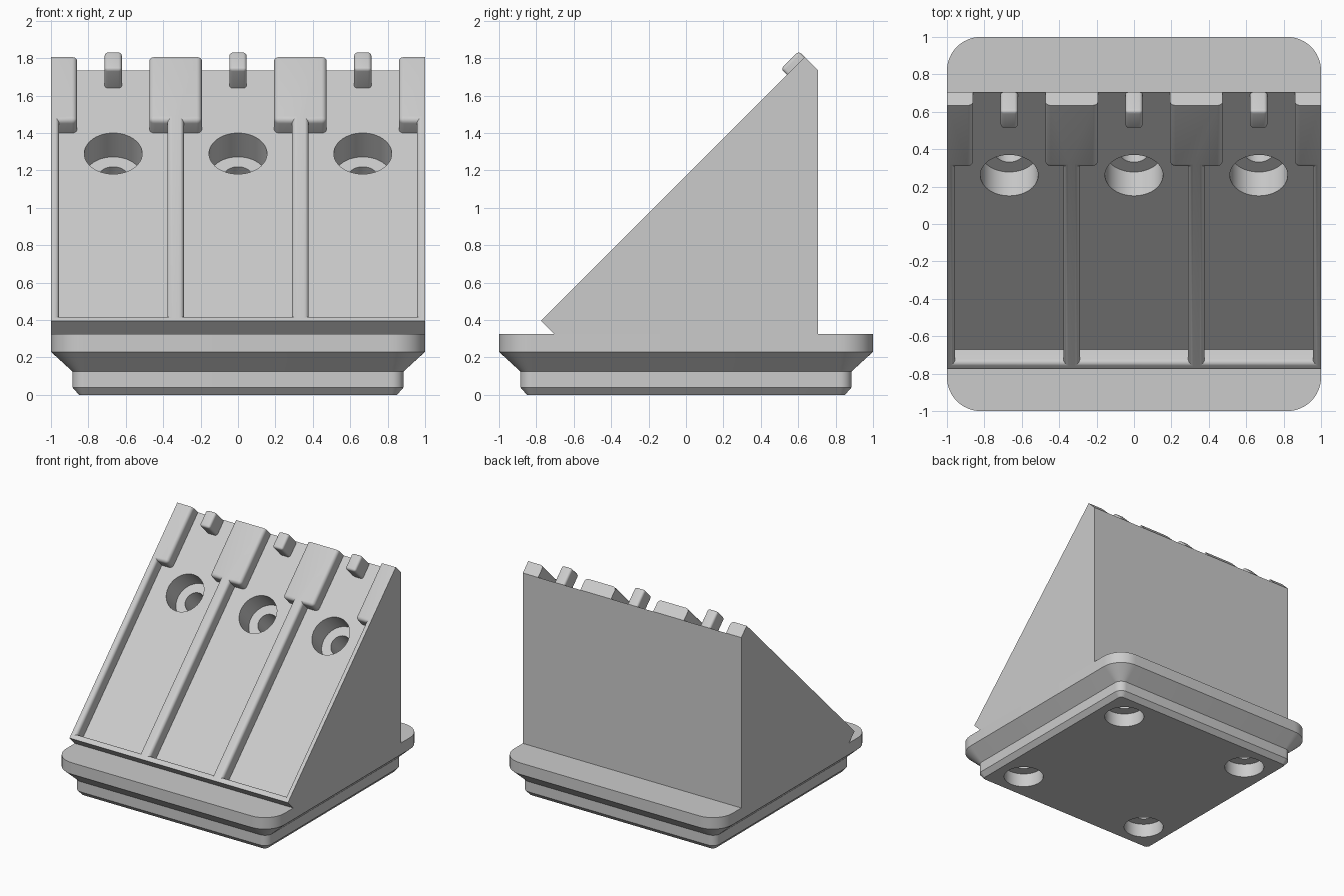
import bpy, bmesh, math
from mathutils import Matrix, Vector

cube = bpy.data.objects.get("Cube")
if cube:
    bpy.data.objects.remove(cube, do_unlink=True)

grey = bpy.data.materials.new("plain grey")
grey.use_nodes = True
grey.diffuse_color = (0.6, 0.6, 0.6, 1)
grey.node_tree.nodes["Principled BSDF"].inputs["Base Color"].default_value = (0.6, 0.6, 0.6, 1)

FOOT = 0.325                      # top of the base
HALF = 0.705                      # half depth of the wedge
SLOPE = 2 * HALF * math.sqrt(2)   # length of the sloping face
RIB = 0.1                         # height of the ribs
LANES = (-0.667, 0, 0.667)
# Frame lying on the sloping face: y runs up the slope, z points out of it
INCLINE = Matrix.Translation((0, -HALF, FOOT)) @ Matrix.Rotation(math.radians(45), 4, 'X')


def finish(name, bm, matrix=None):
    """Turn a bmesh into a grey object."""
    if matrix:
        bm.transform(matrix)
    bmesh.ops.recalc_face_normals(bm, faces=bm.faces)
    mesh = bpy.data.meshes.new(name)
    bm.to_mesh(mesh)
    bm.free()
    mesh.materials.append(grey)
    obj = bpy.data.objects.new(name, mesh)
    bpy.context.collection.objects.link(obj)
    return obj


def activate(obj):
    bpy.ops.object.select_all(action='DESELECT')
    obj.select_set(True)
    bpy.context.view_layer.objects.active = obj


def smooth(obj):
    activate(obj)
    bpy.ops.object.shade_smooth_by_angle(angle=math.radians(30))


def extrude(points, vector):
    """Prism from a closed list of 3D points."""
    bm = bmesh.new()
    face = bm.faces.new([bm.verts.new(p) for p in points])
    top = bmesh.ops.extrude_face_region(bm, geom=[face], use_keep_orig=True)
    moved = [g for g in top["geom"] if isinstance(g, bmesh.types.BMVert)]
    bmesh.ops.translate(bm, verts=moved, vec=vector)
    return bm


def drill(obj, holes, matrix=Matrix()):
    """Cut round holes: each is x, y, low z, high z, radius."""
    for x, y, low, high, radius in holes:
        bm = bmesh.new()
        place = matrix @ Matrix.Translation((x, y, (low + high) / 2))
        bmesh.ops.create_cone(bm, cap_ends=True, segments=48, radius1=radius,
                              radius2=radius, depth=high - low, matrix=place)
        cutter = finish("hole_cutter", bm)
        cutter.hide_render = True
        mod = obj.modifiers.new("hole", 'BOOLEAN')
        mod.operation, mod.solver, mod.object = 'DIFFERENCE', 'EXACT', cutter
        activate(obj)
        bpy.ops.object.modifier_apply(modifier=mod.name)
        bpy.data.objects.remove(cutter, do_unlink=True)


def rounded_square(half, radius, z, steps=12):
    ring = []
    for corner, (sx, sy) in enumerate(((1, 1), (-1, 1), (-1, -1), (1, -1))):
        for i in range(steps + 1):
            a = math.pi / 2 * (corner + i / steps)
            ring.append(Vector((sx * (half - radius) + radius * math.cos(a),
                                sy * (half - radius) + radius * math.sin(a), z)))
    return ring


# Stepped base: stacked rounded squares, with magnet and screw holes below
bm = bmesh.new()
rings = []
for half, z in ((0.85, 0), (0.885, 0.04), (0.885, 0.125), (1, 0.23), (1, FOOT)):
    rings.append([bm.verts.new(p) for p in rounded_square(half, half - 0.82, z)])
for lower, upper in zip(rings, rings[1:]):
    for i in range(len(lower)):
        j = (i + 1) % len(lower)
        bm.faces.new((lower[i], lower[j], upper[j], upper[i]))
bm.faces.new(rings[0])
bm.faces.new(rings[-1])
base = finish("base", bm)
corners = [(x, y) for x in (-0.62, 0.62) for y in (-0.62, 0.62)]
drill(base, [(x, y, -0.1, 0.115, 0.155) for x, y in corners])
drill(base, [(x, y, 0.05, 0.28, 0.07) for x, y in corners])
smooth(base)

# Wedge with a stepped round hole in each lane
wedge = finish("wedge", extrude([(-1, -HALF, FOOT), (-1, HALF, FOOT),
                                 (-1, HALF, FOOT + 2 * HALF)], (2, 0, 0)))
HOLE = 1.365
drill(wedge, [(x, HOLE, -0.18, 0.1, 0.155) for x in LANES], INCLINE)
drill(wedge, [(x, HOLE, -0.5, -0.1, 0.08) for x in LANES], INCLINE)
smooth(wedge)

# Raised ribs: a comb-shaped plate around the three lanes
WIDE, NARROW, SILL, SHOULDER = 0.289, 0.193, 0.047, 1.52
outline = [(-1, SLOPE, 0), (-1, 0, 0), (1, 0, 0), (1, SLOPE, 0)]
for c in reversed(LANES):
    side = [(NARROW, SLOPE), (NARROW, SHOULDER), (WIDE, SHOULDER), (WIDE, SILL)]
    outline += [(c + x, y, 0) for x, y in side]
    outline += [(c - x, y, 0) for x, y in reversed(side)]
bm = extrude(outline, (0, 0, RIB))
rounded = []
for e in bm.edges:
    a, b = (v.co for v in e.verts)
    mid = (a + b) / 2
    rim = min(a.z, b.z) > RIB / 2
    inside = abs(mid.x) < 0.99 and 0.01 < mid.y < SLOPE - 0.01
    upright = abs(a.z - b.z) > RIB / 2
    nose = upright and abs(mid.y - SHOULDER) < 0.01 and any(
        abs(abs(mid.x - c) - NARROW) < 0.01 for c in LANES)
    if (rim and inside) or nose:
        rounded.append(e)
bmesh.ops.bevel(bm, geom=rounded, offset=0.028, segments=5, profile=0.5, affect='EDGES')
smooth(finish("ribs", bm, INCLINE))

# Small rounded catch at the top of each lane
for label, c in zip(("right", "middle", "left"), LANES):
    start, w = 1.86, 0.046
    bm = extrude([(c - w, start, 0), (c + w, start, 0),
                  (c + w, SLOPE, 0), (c - w, SLOPE, 0)], (0, 0, 0.145))
    edges = [e for e in bm.edges if max(v.co.z for v in e.verts) > 0.1]
    bmesh.ops.bevel(bm, geom=edges, offset=0.018, segments=4, profile=0.5, affect='EDGES')
    smooth(finish(label + "_catch", bm, INCLINE))
